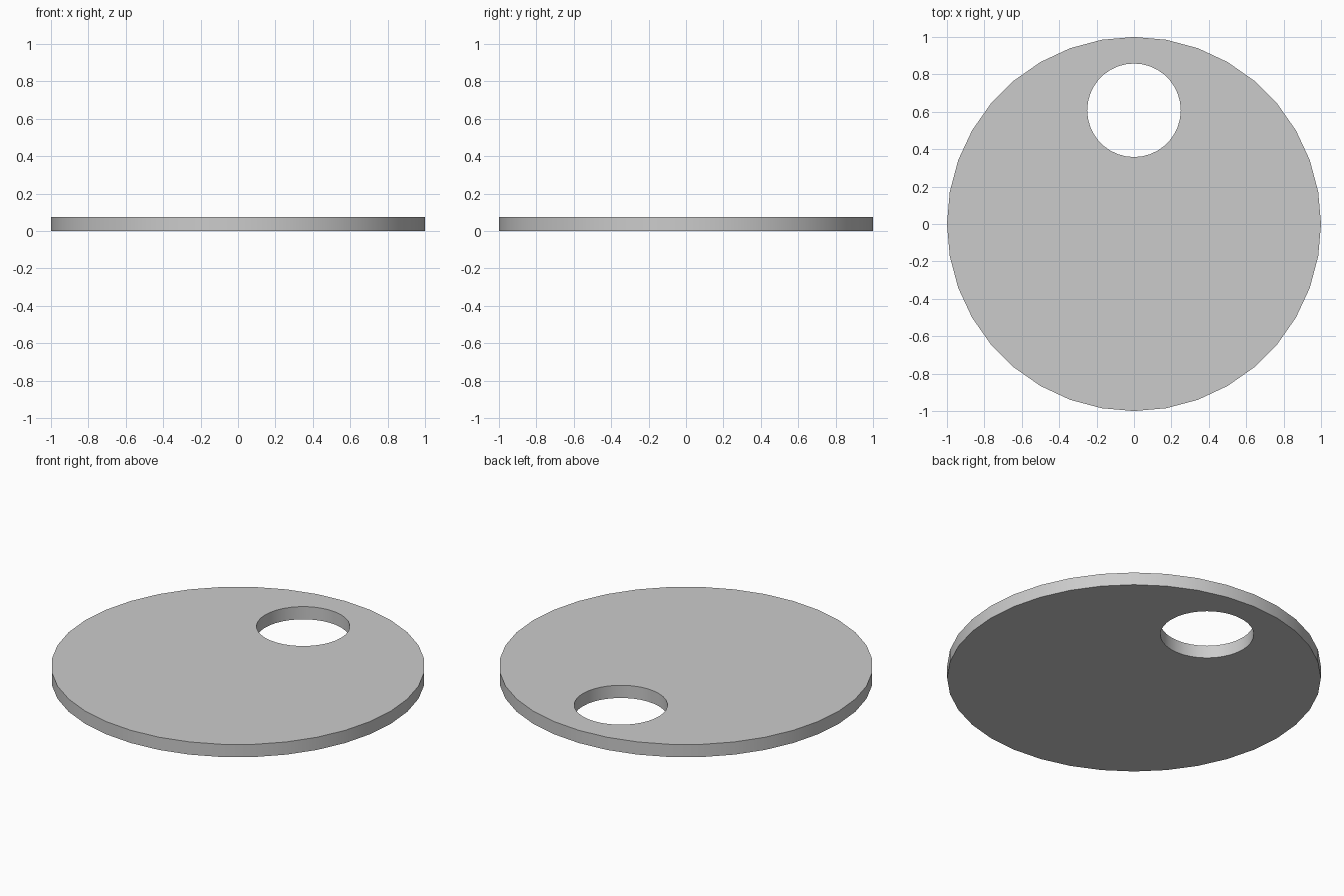
import bpy
import math

if "Cube" in bpy.data.objects:
    bpy.data.objects.remove(bpy.data.objects["Cube"])

THICKNESS = 0.075


def cylinder(name, radius, depth, location, sides):
    bpy.ops.mesh.primitive_cylinder_add(
        vertices=sides, radius=radius, depth=depth, location=location)
    obj = bpy.context.object
    obj.name = name
    return obj


# Flat round plate
disc = cylinder("disc", 1.0, THICKNESS, (0, 0, THICKNESS / 2), 36)

# Off-centre through hole near the back edge
cutter = cylinder("hole_cutter", 0.25, THICKNESS * 4, (0, 0.608, THICKNESS / 2), 36)
cutter.hide_render = True
hole = disc.modifiers.new("hole", 'BOOLEAN')
hole.operation = 'DIFFERENCE'
hole.solver = 'EXACT'
hole.object = cutter

# Apply the cut and drop the helper
bpy.ops.object.select_all(action='DESELECT')
disc.select_set(True)
bpy.context.view_layer.objects.active = disc
bpy.ops.object.modifier_apply(modifier=hole.name)
bpy.data.objects.remove(cutter, do_unlink=True)

# Smooth walls, crisp rims
bpy.ops.object.shade_smooth_by_angle(angle=math.radians(30))
